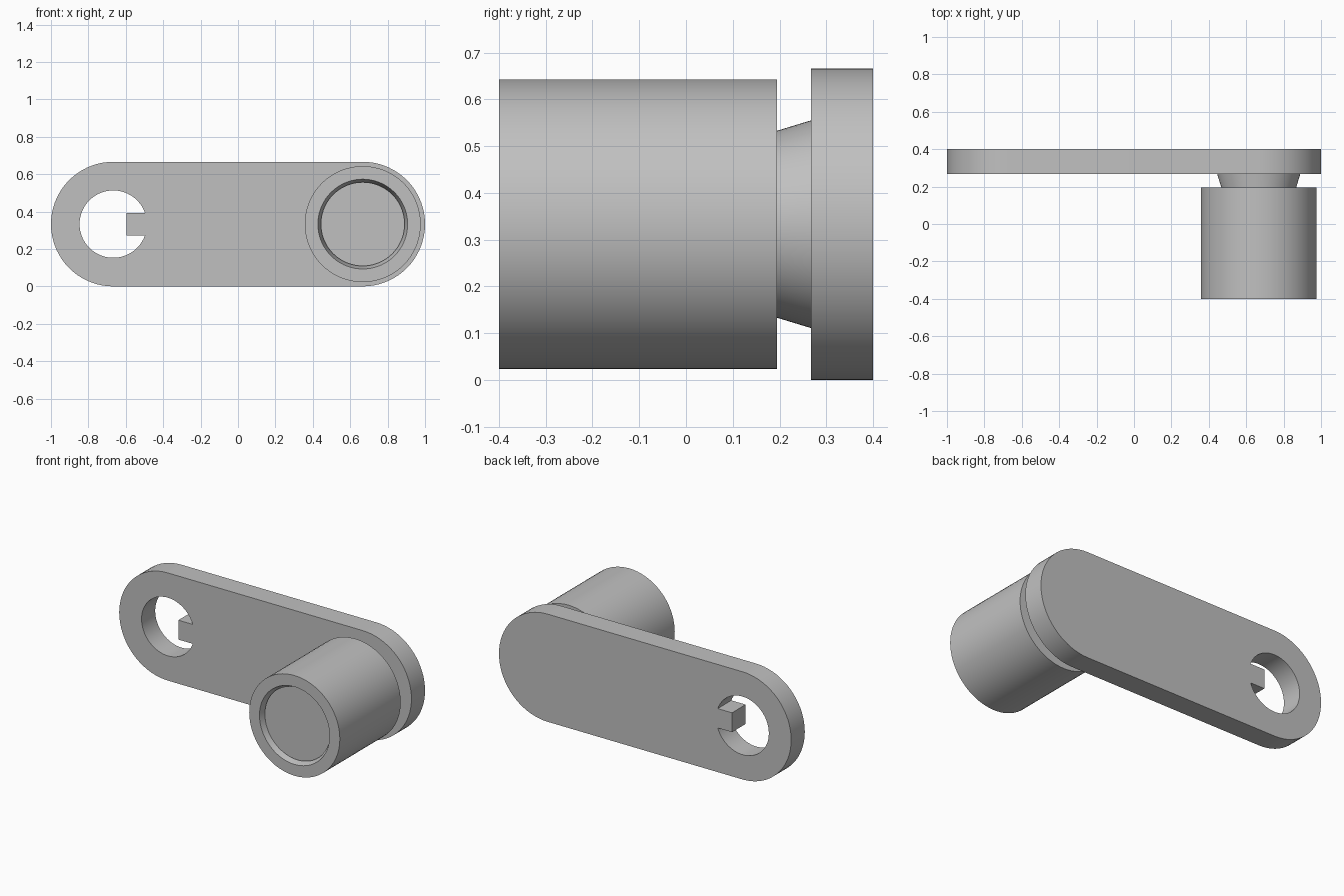
import bpy, bmesh
from math import sin, cos, pi, asin, radians
from mathutils import Vector

if "Cube" in bpy.data.objects:
    bpy.data.objects.remove(bpy.data.objects["Cube"], do_unlink=True)

GREY = (0.53, 0.53, 0.53, 1)
mat = bpy.data.materials.new("plain grey")
mat.use_nodes = True
mat.diffuse_color = GREY
mat.node_tree.nodes["Principled BSDF"].inputs["Base Color"].default_value = GREY

R = 0.333            # end radius of the arm and height of its centre line
CX = 0.667           # distance of both pivots from the middle
BACK, FRONT = 0.4, 0.267


def finish(bm, name):
    """Turn a bmesh into a smooth-shaded object with sharp edges kept."""
    bmesh.ops.remove_doubles(bm, verts=bm.verts, dist=1e-5)
    bmesh.ops.recalc_face_normals(bm, faces=bm.faces)
    mesh = bpy.data.meshes.new(name)
    bm.to_mesh(mesh)
    bm.free()
    mesh.materials.append(mat)
    ob = bpy.data.objects.new(name, mesh)
    bpy.context.collection.objects.link(ob)
    bpy.ops.object.select_all(action='DESELECT')
    ob.select_set(True)
    bpy.context.view_layer.objects.active = ob
    bpy.ops.object.shade_smooth_by_angle(angle=radians(30))
    return ob


def arc(cx, r, start, end, n):
    return [(cx + r * cos(start + (end - start) * i / n),
             R + r * sin(start + (end - start) * i / n)) for i in range(n + 1)]


def loop(bm, points, y):
    """Closed outline of edges in the upright plane at depth y."""
    vs = [bm.verts.new((x, y, z)) for x, z in points]
    for a, b in zip(vs, vs[1:] + vs[:1]):
        bm.edges.new((a, b))


def lathe(name, profile, closed):
    """Spin (radius, y) points about the handle axis."""
    bm = bmesh.new()
    vs = [bm.verts.new((CX + r, y, R)) for r, y in profile]
    pairs = list(zip(vs, vs[1:]))
    if closed:
        pairs.append((vs[-1], vs[0]))
    edges = [bm.edges.new(p) for p in pairs]
    bmesh.ops.spin(bm, geom=vs + edges, cent=(CX, 0, R), axis=(0, 1, 0),
                   angle=2 * pi, steps=72, use_duplicate=False)
    return finish(bm, name)


# Arm: rounded bar with a keyed shaft hole
bm = bmesh.new()
loop(bm, arc(CX, R, -pi / 2, pi / 2, 36) + arc(-CX, R, pi / 2, 1.5 * pi, 36), BACK)
hole_r, key_half, key_tip = 0.18, 0.06, -0.595
a = asin(key_half / hole_r)
loop(bm, arc(-CX, hole_r, a, 2 * pi - a, 56)
     + [(key_tip, R - key_half), (key_tip, R + key_half)], BACK)
bmesh.ops.triangle_fill(bm, edges=bm.edges[:], use_beauty=True, use_dissolve=False)
ext = bmesh.ops.extrude_face_region(bm, geom=bm.faces[:], use_keep_orig=True)
moved = [v for v in ext["geom"] if isinstance(v, bmesh.types.BMVert)]
bmesh.ops.translate(bm, verts=moved, vec=Vector((0, FRONT - BACK, 0)))
finish(bm, "crank_arm")

# Handle: hollow grip with a flared front mouth
lathe("handle_grip", [(0.31, -0.4), (0.31, 0.195), (0.2, 0.195),
                      (0.2, -0.267), (0.24, -0.4)], True)

# Pin: flared at the arm and at the slightly recessed front end
lathe("handle_pin", [(0, -0.37), (0.224, -0.37), (0.19, -0.26), (0.19, 0.162),
                     (0.222, FRONT), (0.222, 0.28), (0, 0.28)], False)
